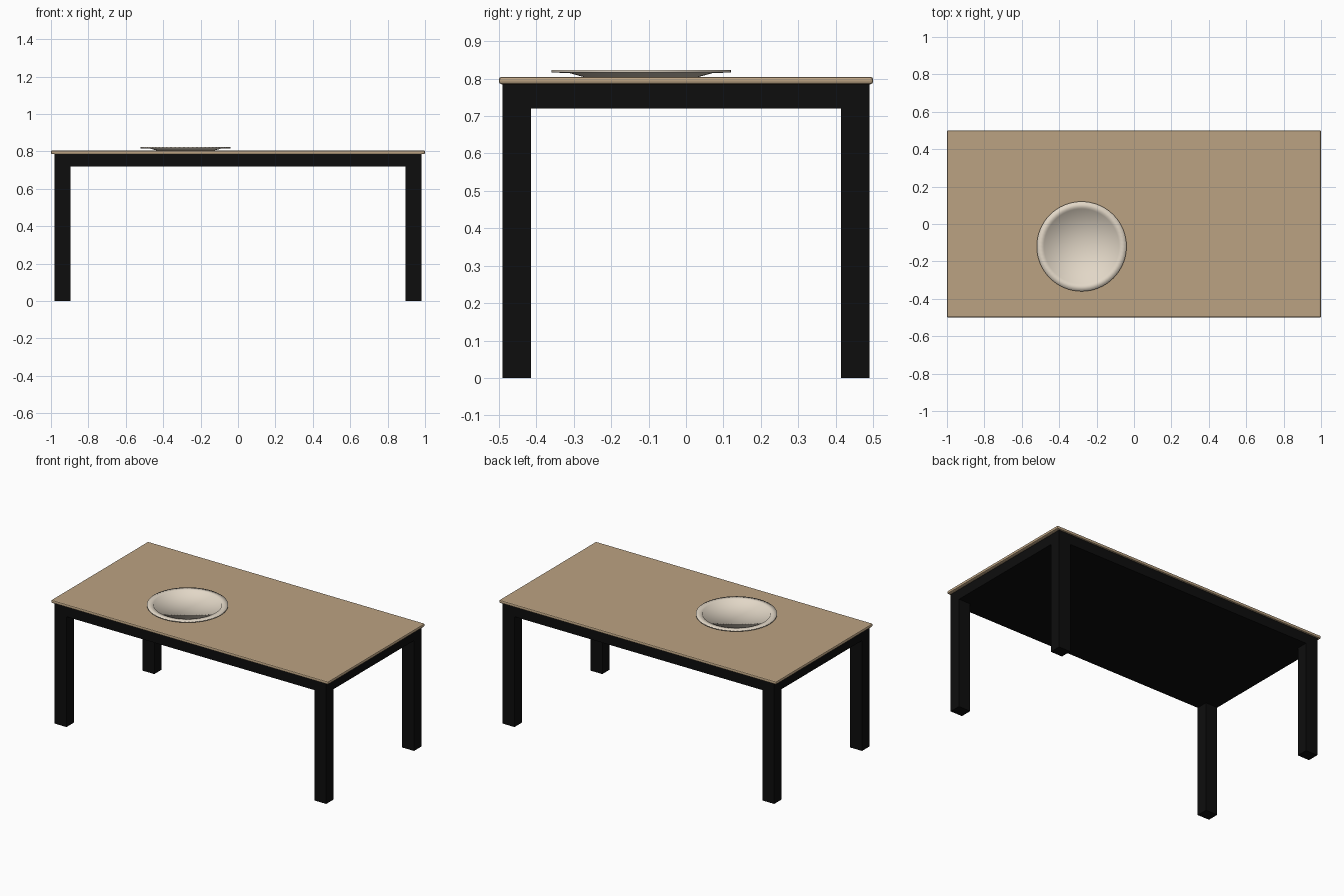
import bpy, bmesh, math

if "Cube" in bpy.data.objects:
    bpy.data.objects.remove(bpy.data.objects["Cube"])


def material(name, rgb):
    m = bpy.data.materials.new(name)
    m.diffuse_color = (*rgb, 1.0)
    m.use_nodes = True
    m.node_tree.nodes["Principled BSDF"].inputs["Base Color"].default_value = m.diffuse_color
    return m


WOOD = material("light wood", (0.50, 0.365, 0.225))
BLACK = material("black paint", (0.004, 0.004, 0.004))
CERAMIC = material("cream ceramic", (0.76, 0.68, 0.57))


def box(name, lo, hi, mat):
    """Axis-aligned box from its two opposite corners."""
    bm = bmesh.new()
    bmesh.ops.create_cube(bm, size=1)
    for v in bm.verts:
        v.co = [(a + b) / 2 + c * (b - a) for a, b, c in zip(lo, hi, v.co)]
    me = bpy.data.meshes.new(name)
    bm.to_mesh(me)
    bm.free()
    me.materials.append(mat)
    ob = bpy.data.objects.new(name, me)
    bpy.context.collection.objects.link(ob)
    return ob


def lathe(name, profile, centre, mat, sides=64):
    """Spin a (radius, z) profile whose two ends lie on the axis."""
    bm = bmesh.new()
    rings = []
    for r, z in profile:
        count = 1 if r == 0 else sides
        rings.append([bm.verts.new((r * math.cos(math.tau * i / sides),
                                    r * math.sin(math.tau * i / sides), z))
                      for i in range(count)])
    for a, b in zip(rings, rings[1:]):
        for i in range(sides):
            j = (i + 1) % sides
            quad = [a[i % len(a)], a[j % len(a)], b[j % len(b)], b[i % len(b)]]
            bm.faces.new(list(dict.fromkeys(quad)))
    bmesh.ops.recalc_face_normals(bm, faces=bm.faces)
    for f in bm.faces:
        f.smooth = True
    me = bpy.data.meshes.new(name)
    bm.to_mesh(me)
    bm.free()
    me.materials.append(mat)
    ob = bpy.data.objects.new(name, me)
    ob.location = centre
    bpy.context.collection.objects.link(ob)
    return ob


# Table top with softly rounded edges
top = box("table_top", (-1, -0.5, 0.785), (1, 0.5, 0.805), WOOD)
bev = top.modifiers.new("rounded edge", "BEVEL")
bev.width, bev.segments = 0.007, 2

# Solid black frame under the top
box("apron", (-0.98, -0.49, 0.72), (0.98, 0.49, 0.785), BLACK)

# Four legs flush with the frame corners
for side, sx in (("left", -1), ("right", 1)):
    for end, sy in (("front", -1), ("back", 1)):
        xs = sorted((sx * 0.895, sx * 0.98))
        ys = sorted((sy * 0.415, sy * 0.49))
        box(f"{end}_{side}_leg", (xs[0], ys[0], 0), (xs[1], ys[1], 0.72), BLACK)

# Shallow plate: foot, flared underside, rim, lip and inner floor
lathe("plate", [(0, 0.805), (0.155, 0.805), (0.192, 0.815), (0.24, 0.8165),
                (0.24, 0.823), (0.202, 0.823), (0.20, 0.8175), (0, 0.8165)],
      (-0.28, -0.12, 0), CERAMIC)
